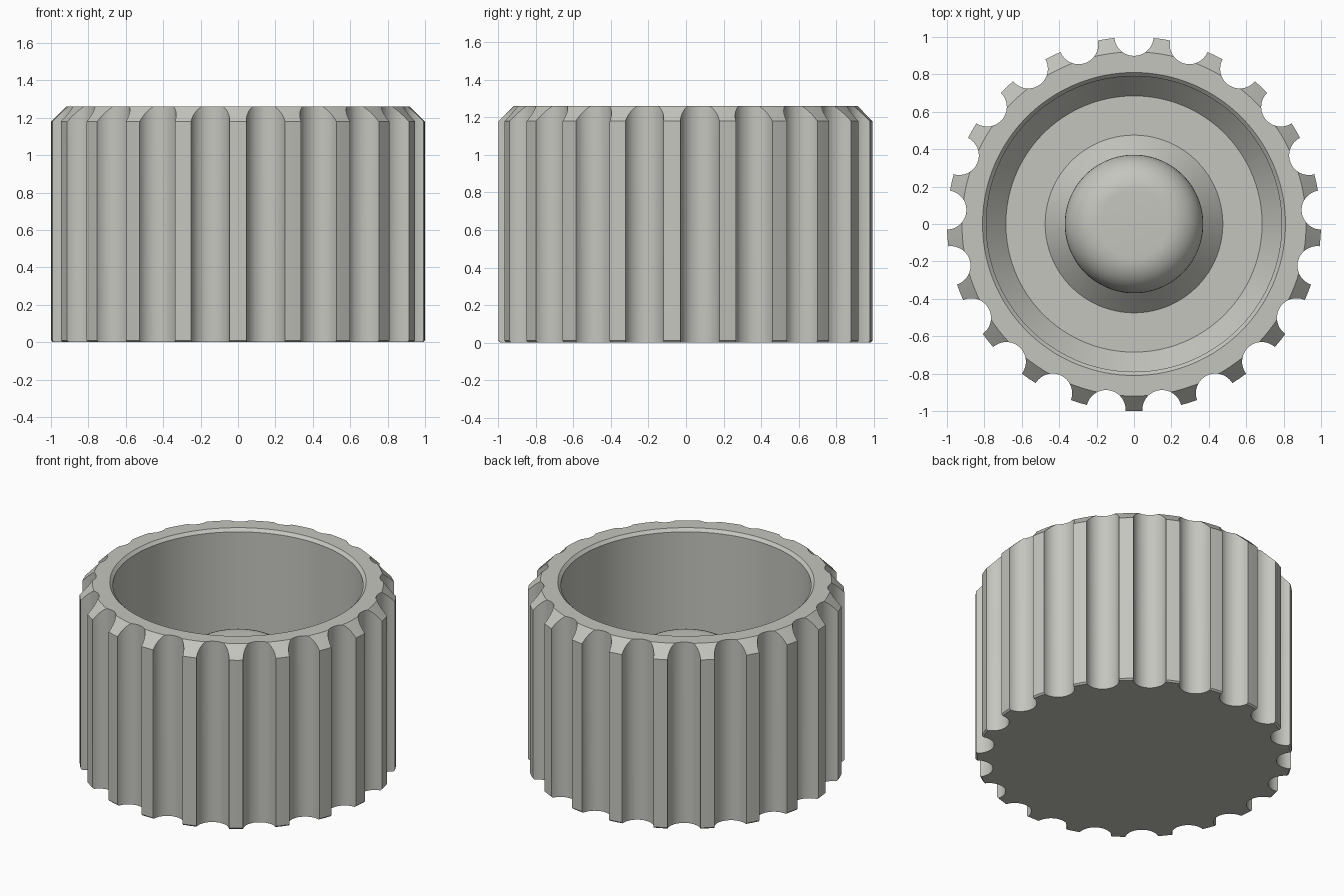
import bpy, bmesh, math
from mathutils import Matrix, Vector

if "Cube" in bpy.data.objects:
    bpy.data.objects.remove(bpy.data.objects["Cube"])

FLUTES = 21
SEGMENTS = FLUTES * 6

grey = bpy.data.materials.new("warm_light_grey")
grey.diffuse_color = (0.56, 0.56, 0.52, 1)
grey.use_nodes = True
grey.node_tree.nodes["Principled BSDF"].inputs["Base Color"].default_value = grey.diffuse_color


def lathe(name, profile):
    """Spin an (r, z) profile, whose ends lie on the axis, around z."""
    bm = bmesh.new()
    verts = [bm.verts.new((r, 0, z)) for r, z in profile]
    edges = [bm.edges.new(pair) for pair in zip(verts, verts[1:])]
    bmesh.ops.rotate(bm, verts=verts, matrix=Matrix.Rotation(-math.pi / 2, 3, 'Z'))
    bmesh.ops.spin(bm, geom=verts + edges, cent=(0, 0, 0), axis=(0, 0, 1),
                   angle=2 * math.pi, steps=SEGMENTS)
    bmesh.ops.remove_doubles(bm, verts=bm.verts, dist=1e-5)
    bmesh.ops.dissolve_degenerate(bm, dist=1e-6, edges=bm.edges)
    bmesh.ops.recalc_face_normals(bm, faces=bm.faces)
    return make_object(name, bm)


def make_object(name, bm):
    mesh = bpy.data.meshes.new(name)
    bm.to_mesh(mesh)
    bm.free()
    mesh.materials.append(grey)
    obj = bpy.data.objects.new(name, mesh)
    bpy.context.collection.objects.link(obj)
    return obj


# Cup: chamfered outside, straight bore with a sloped foot, domed post inside
FLOOR = 0.2
POST_R, ROUND, POST_TOP = 0.37, 0.19, 0.83
profile = [(0, 0), (0.99, 0), (1, 0.01), (1, 1.18), (0.92, 1.26),
           (0.81, 1.26), (0.79, 1.24), (0.79, FLOOR + 0.12), (0.685, FLOOR),
           (0.475, FLOOR), (POST_R, FLOOR + 0.11)]
for i in range(13):
    a = math.radians(90 * i / 12)
    profile.append((POST_R - ROUND + ROUND * math.cos(a),
                    POST_TOP - ROUND + ROUND * math.sin(a)))
profile.append((0, POST_TOP))
knob = lathe("fluted_knob", profile)

# Grip flutes: a ring of vertical cylinders cut from the rim
bm = bmesh.new()
for i in range(FLUTES):
    a = math.pi / 2 + 2 * math.pi * i / FLUTES
    place = Matrix.Rotation(a, 4, 'Z') @ Matrix.Translation(Vector((1.004, 0, 0.63)))
    bmesh.ops.create_cone(bm, cap_ends=True, segments=40, radius1=0.105,
                          radius2=0.105, depth=1.6, matrix=place)
cutter = make_object("flute_cutter", bm)
cutter.hide_render = True

cut = knob.modifiers.new("flutes", 'BOOLEAN')
cut.operation = 'DIFFERENCE'
cut.solver = 'EXACT'
cut.object = cutter

bpy.ops.object.select_all(action='DESELECT')
knob.select_set(True)
bpy.context.view_layer.objects.active = knob
bpy.ops.object.modifier_apply(modifier=cut.name)
bpy.data.objects.remove(cutter)
bpy.ops.object.shade_smooth_by_angle(angle=math.radians(25))
